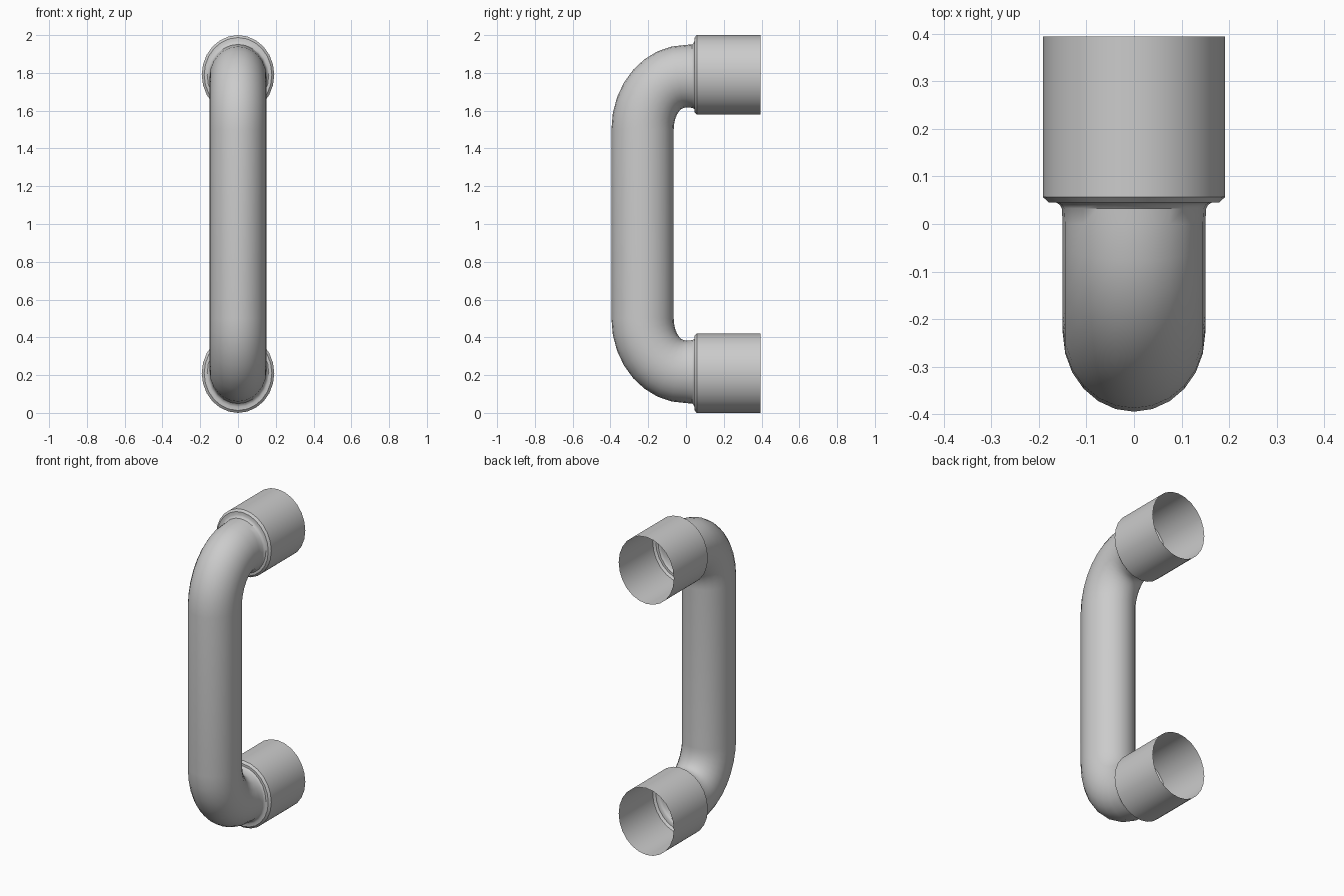
import bpy, bmesh
from math import sin, cos, pi

if "Cube" in bpy.data.objects:
    bpy.data.objects.remove(bpy.data.objects["Cube"])

SIDES = 24
BEND_STEPS = 8


def ring(outer, inner, rx):
    """Elliptical cross-section from its outer and inner (y, z) points."""
    cy, cz = (outer[0] + inner[0]) / 2, (outer[1] + inner[1]) / 2
    hy, hz = (outer[0] - inner[0]) / 2, (outer[1] - inner[1]) / 2
    pts = []
    for i in range(SIDES):
        a = 2 * pi * i / SIDES
        pts.append((rx * sin(a), cy + hy * cos(a), cz + hz * cos(a) - 1))
    return pts


# grip: middle of the bar down to the elbow
rings = [ring((-0.395, 1.0), (-0.065, 1.0), 0.15)]

# elbow: quarter turn from vertical to horizontal
for i in range(BEND_STEPS + 1):
    t = pi / 2 * i / BEND_STEPS
    rings.append(ring((-0.395 * cos(t), 0.5 - 0.448 * sin(t)),
                      (-0.065 * cos(t), 0.5 - 0.117 * sin(t)), 0.15))

# small flare, flange, chamfer and open socket: y, x radius, z radius, z centre
for y, rx, rz, cz in [(0.033, 0.152, 0.168, 0.217),
                      (0.040, 0.156, 0.173, 0.215),
                      (0.045, 0.163, 0.180, 0.212),
                      (0.045, 0.179, 0.197, 0.210),
                      (0.057, 0.192, 0.210, 0.210),
                      (0.395, 0.192, 0.210, 0.210)]:
    rings.append(ring((y, cz - rz), (y, cz + rz), rx))

# skin the rings into one open tube
bm = bmesh.new()
loops = [[bm.verts.new(p) for p in r] for r in rings]
for a, b in zip(loops, loops[1:]):
    for i in range(SIDES):
        j = (i + 1) % SIDES
        bm.faces.new((a[i], b[i], b[j], a[j]))
# make faces point outwards
bm.normal_update()
side = next(f for f in bm.faces if f.calc_center_median().y < -0.38)
if side.normal.y > 0:
    bmesh.ops.reverse_faces(bm, faces=bm.faces[:])

mesh = bpy.data.meshes.new("handle_tube")
bm.to_mesh(mesh)
bm.free()
handle = bpy.data.objects.new("handle_tube", mesh)
bpy.context.collection.objects.link(handle)
handle.location.z = 1

# upper half mirrors the lower half
mirror = handle.modifiers.new("upper_half", 'MIRROR')
mirror.use_axis = (False, False, True)
mirror.use_clip = True
mirror.merge_threshold = 0.0005

bpy.context.view_layer.objects.active = handle
handle.select_set(True)
bpy.ops.object.modifier_apply(modifier=mirror.name)
bpy.ops.object.shade_smooth_by_angle(angle=0.6)
